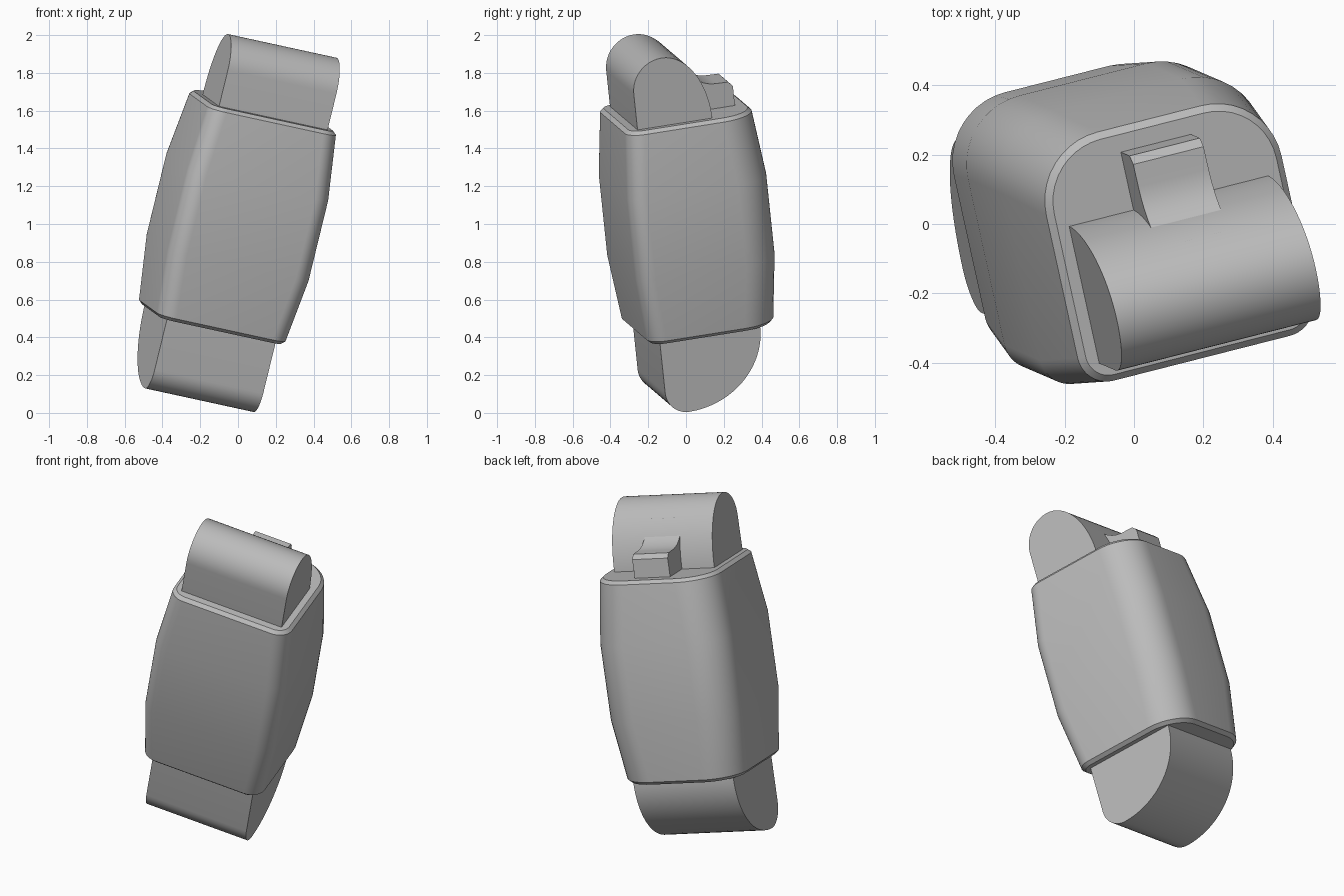
import bpy, bmesh, math
from mathutils import Matrix, Vector

cube = bpy.data.objects.get("Cube")
if cube:
    bpy.data.objects.remove(cube)

grey = bpy.data.materials.new("plain_grey")
grey.use_nodes = True
COLOUR = (0.5, 0.5, 0.5, 1)
grey.diffuse_color = COLOUR
grey.node_tree.nodes["Principled BSDF"].inputs["Base Color"].default_value = COLOUR

# Tilted frame of the limb: long axis, hinge axis, depth axis
long_axis = Vector((0.236, -0.1015, 0.966)).normalized()
hinge = Vector((0.947, 0.241, -0.208))
hinge = (hinge - long_axis * hinge.dot(long_axis)).normalized()
depth = long_axis.cross(hinge)
frame = Matrix((hinge, depth, long_axis)).transposed().to_4x4()
frame.translation = (-0.01, 0, 1.04)


def arc(cx, cy, rx, ry, start, end, steps):
    """Points along an elliptical arc, angles in degrees."""
    angles = [math.radians(start + (end - start) * i / steps) for i in range(steps + 1)]
    return [(cx + rx * math.cos(a), cy + ry * math.sin(a)) for a in angles]


def loft(name, rings):
    """Skin closed rings of equal length and cap both ends."""
    bm = bmesh.new()
    loops = [[bm.verts.new(p) for p in ring] for ring in rings]
    for low, high in zip(loops, loops[1:]):
        for i in range(len(low)):
            j = (i + 1) % len(low)
            bm.faces.new((low[i], low[j], high[j], high[i]))
    bm.faces.new(loops[0][::-1])
    bm.faces.new(loops[-1])
    bmesh.ops.recalc_face_normals(bm, faces=bm.faces)
    mesh = bpy.data.meshes.new(name)
    bm.to_mesh(mesh)
    bm.free()
    mesh.materials.append(grey)
    obj = bpy.data.objects.new(name, mesh)
    bpy.context.collection.objects.link(obj)
    obj.matrix_world = frame
    bpy.ops.object.select_all(action='DESELECT')
    obj.select_set(True)
    bpy.context.view_layer.objects.active = obj
    bpy.ops.object.shade_smooth_by_angle(angle=math.radians(25))
    return obj


def extrude_profile(name, profile, half_width):
    """Extrude a depth/height profile along the hinge axis."""
    return loft(name, [[(x, y, z) for y, z in profile] for x in (-half_width, half_width)])


def body_section(half, height, back=0.2, front=0.09):
    """Rounded square, with wider corners at the back."""
    corners = ((1, 1, back, 0), (-1, 1, back, 90), (-1, -1, front, 180), (1, -1, front, 270))
    ring = []
    for sx, sy, r, start in corners:
        ring += arc(sx * (half - r), sy * (half - r), r, r, start, start + 90, 10)
    return [(x, y + 0.016, height) for x, y in ring]


# Barrel-shaped body with chamfered rims
loft("limb_body", [
    body_section(0.338, -0.583, 0.18, 0.07),
    body_section(0.358, -0.565),
    body_section(0.393, -0.22),
    body_section(0.393, 0.22),
    body_section(0.358, 0.565),
    body_section(0.338, 0.583, 0.18, 0.07),
])

# Upper hinge lug: round front shoulder, long curve at the back
upper = [(-0.28, 0.54), (0.13, 0.54)]
upper += arc(-0.11, 0.575, 0.24, 0.375, 0, 90, 16)
upper += arc(-0.11, 0.78, 0.17, 0.17, 90, 180, 12)[1:]
extrude_profile("upper_hinge_lug", upper, 0.303)

# Lower hinge lug: tight front corner, long curve at the back
lower = [(0.27, -0.54), (-0.28, -0.54)]
lower += arc(-0.16, -0.86, 0.12, 0.12, 180, 270, 10)
lower += arc(-0.16, -0.585, 0.43, 0.395, 270, 360, 18)[1:]
extrude_profile("lower_hinge_lug", lower, 0.303)

# Stop tab sweeping back from the upper lug
tab = [(0, 0.55), (0.303, 0.55), (0.303, 0.69), (0.28, 0.715), (0.215, 0.717)]
tab += arc(0.215, 0.887, 0.17, 0.17, 265, 190, 8) + [(0, 0.89)]
extrude_profile("stop_tab", tab, 0.107)
